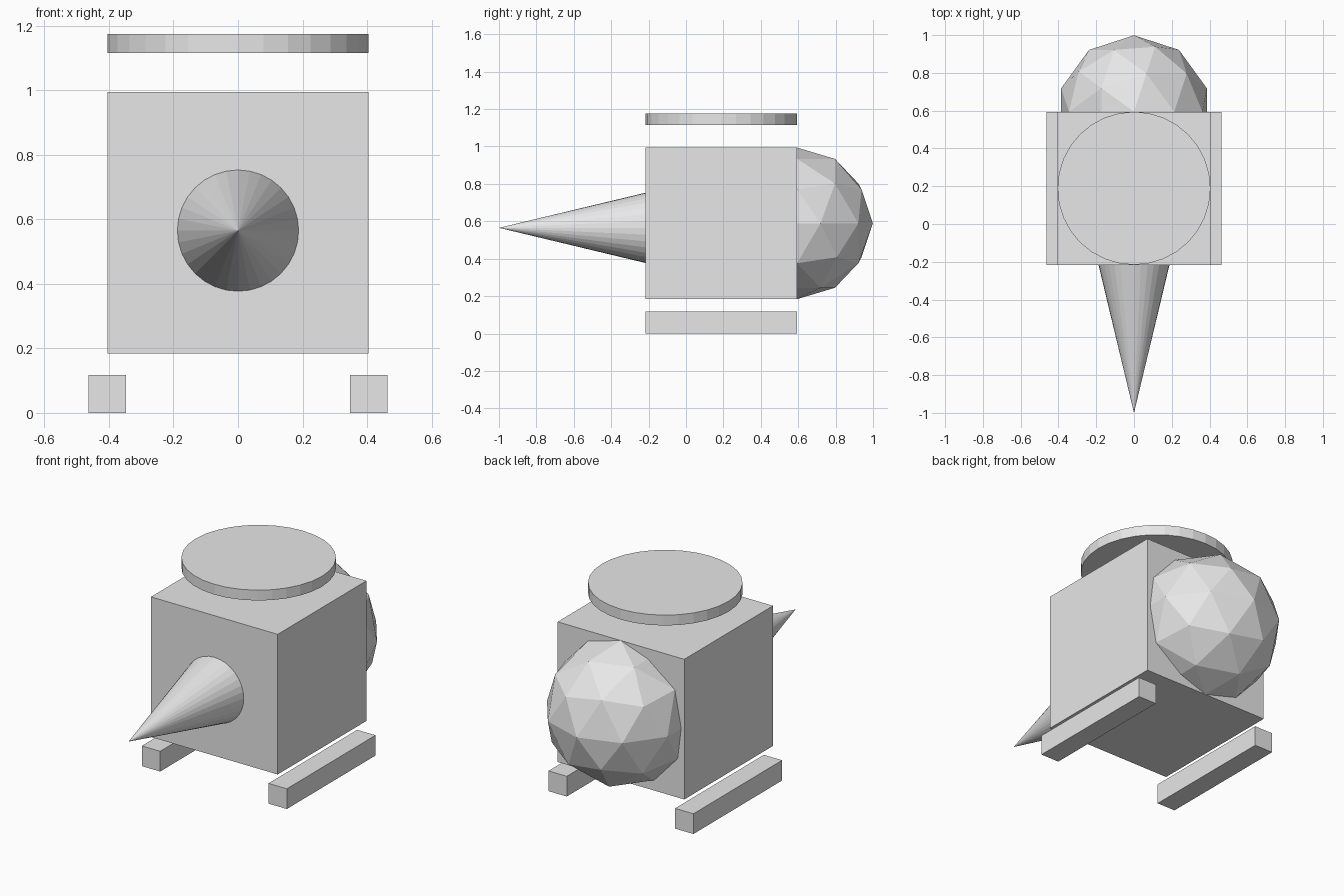
import bpy
from math import pi

cube = bpy.data.objects.get("Cube")
if cube:
    bpy.data.objects.remove(cube, do_unlink=True)

HALF = 0.405      # half the body's side, shared by lid and dome
MID_Y = 0.189     # body centre
MID_Z = 0.589
FRONT, BACK = MID_Y - HALF, MID_Y + HALF
RAIL = 0.117

grey = bpy.data.materials.new("light_grey")
grey.use_nodes = True
grey.diffuse_color = (0.8, 0.8, 0.8, 1)
grey.node_tree.nodes["Principled BSDF"].inputs["Base Color"].default_value = grey.diffuse_color


def finish(name):
    """Name the newest object and give it the flat grey."""
    obj = bpy.context.object
    obj.name = obj.data.name = name
    obj.data.materials.clear()
    obj.data.materials.append(grey)


def box(name, location, size):
    bpy.ops.mesh.primitive_cube_add(size=1, location=location)
    bpy.context.object.scale = size
    bpy.ops.object.transform_apply(location=False, rotation=False, scale=True)
    finish(name)


# Body
box("body", (0, MID_Y, MID_Z), (2 * HALF, 2 * HALF, 2 * HALF))

# Rails running along both lower edges
for side, x in (("left", HALF), ("right", -HALF)):
    box(side + "_rail", (x, MID_Y, RAIL / 2), (RAIL, 2 * HALF, RAIL))

# Round lid floating above the body
bpy.ops.mesh.primitive_cylinder_add(vertices=32, radius=HALF, depth=0.06,
                                    location=(0, MID_Y, 1.145))
finish("lid")

# Pointed nose on the front
length = 1 + FRONT
bpy.ops.mesh.primitive_cone_add(vertices=32, radius1=0.188, radius2=0, depth=length,
                                location=(0, FRONT - length / 2, 0.565),
                                rotation=(pi / 2, 0, 0))
finish("nose_cone")

# Faceted dome, half sunk into the back
bpy.ops.mesh.primitive_ico_sphere_add(subdivisions=2, radius=HALF,
                                      location=(0, BACK, MID_Z))
finish("back_dome")
